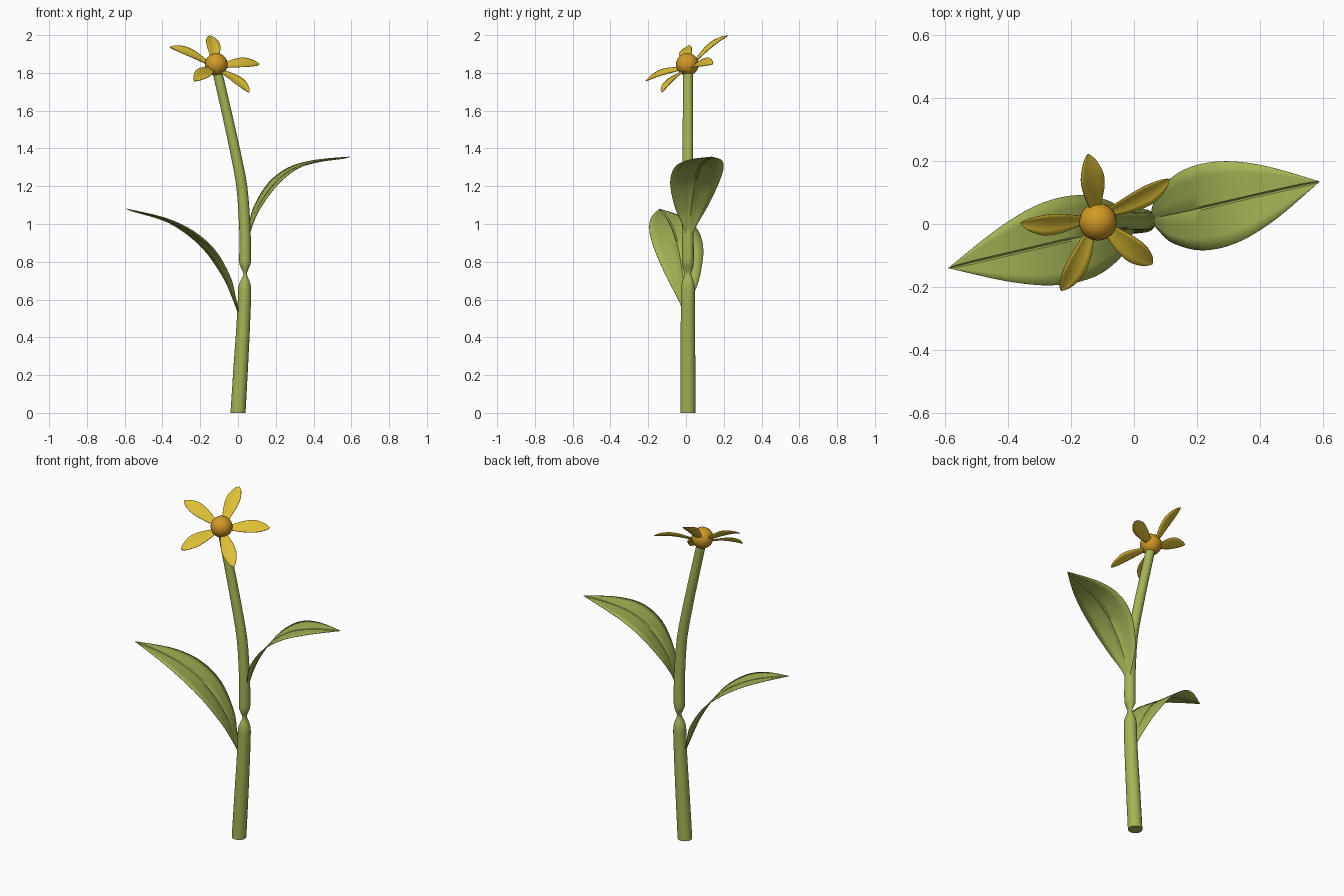
import bpy, bmesh, math
from mathutils import Vector

if "Cube" in bpy.data.objects:
    bpy.data.objects.remove(bpy.data.objects["Cube"])


def material(name, rgb):
    m = bpy.data.materials.new(name)
    m.diffuse_color = (*rgb, 1)
    m.use_nodes = True
    m.node_tree.nodes["Principled BSDF"].inputs["Base Color"].default_value = m.diffuse_color
    return m


GREEN = material("leaf green", (0.37, 0.46, 0.09))
YELLOW = material("petal yellow", (0.72, 0.52, 0.035))
AMBER = material("amber centre", (0.64, 0.32, 0.018))


def interpolate(points, n):
    """Smooth resampling of a list of equal-length tuples."""
    out = []
    last = len(points) - 1
    for i in range(n + 1):
        u = i / n * last
        k = min(int(u), last - 1)
        t = u - k
        a, b, c, d = (points[max(0, min(last, k + j))] for j in (-1, 0, 1, 2))
        out.append([0.5 * (2 * q + (r - p) * t + (2 * p - 5 * q + 4 * r - s) * t * t
                           + (3 * q - p - 3 * r + s) * t ** 3)
                    for p, q, r, s in zip(a, b, c, d)])
    return out


def skin(name, rows, mat, closed=False, thickness=0.0, angle=40):
    """Join rows of points into a surface; closed rows make a capped tube."""
    bm = bmesh.new()
    vr = [[bm.verts.new(p) for p in row] for row in rows]
    n = len(rows[0])
    for a, b in zip(vr, vr[1:]):
        for j in range(n if closed else n - 1):
            k = (j + 1) % n
            bm.faces.new((a[j], a[k], b[k], b[j]))
    if closed:
        bm.faces.new(vr[0][::-1])
        bm.faces.new(vr[-1])
    else:
        bmesh.ops.remove_doubles(bm, verts=bm.verts[:], dist=0.0002)
    mesh = bpy.data.meshes.new(name)
    bm.to_mesh(mesh)
    bm.free()
    mesh.materials.append(mat)
    ob = bpy.data.objects.new(name, mesh)
    bpy.context.collection.objects.link(ob)
    if thickness:
        s = ob.modifiers.new("thickness", "SOLIDIFY")
        s.thickness = thickness
        s.offset = 0
    bpy.ops.object.select_all(action="DESELECT")
    bpy.context.view_layer.objects.active = ob
    ob.select_set(True)
    bpy.ops.object.shade_smooth_by_angle(angle=math.radians(angle))
    return ob


# Stem with a pinched joint: x, z, x radius, y radius
stem_path = [(0.0, 0.0, .040, .040), (.009, .15, .039, .040), (.018, .3, .038, .039),
             (.027, .45, .036, .038), (.034, .6, .035, .037), (.035, .665, .034, .036),
             (.037, .70, .023, .029), (.038, .735, .009, .017), (.037, .77, .022, .027),
             (.037, .80, .031, .031), (.038, .9, .030, .031), (.035, 1.0, .030, .030),
             (.020, 1.2, .029, .029), (-.018, 1.4, .028, .028), (-.062, 1.6, .027, .027),
             (-.115, 1.83, .026, .026)]
SIDES = 20
skin("stem", [[(x + rx * math.cos(a), .01 + ry * math.sin(a), z)
               for a in (2 * math.pi * i / SIDES for i in range(SIDES))]
              for x, z, rx, ry in interpolate(stem_path, 45)], GREEN, closed=True, angle=50)


# Two arching leaves with a creased midrib: x, y, z, half width
def leaf(name, path, side):
    across = Vector((-0.217, 0.976, 0))
    rows = []
    for x, y, z, w in interpolate(path, 26):
        w = max(w, 0)
        rib = min(0.006, w * 0.3)
        row = []
        for v in (-w, -w * .7, -w * .35, -rib, 0, rib, w * .35, w * .7, w):
            dip = -rib if v == 0 else 0.006 * abs(v) / 0.14
            row.append(Vector((x, y, z + dip)) + across * v * side)
        rows.append(row)
    skin(name, rows, GREEN, thickness=0.003, angle=35)


leaf("upper_leaf", [(.055, .015, .92, .006), (.07, .02, 1.0, .042), (.105, .027, 1.09, .09),
                    (.19, .045, 1.212, .132), (.30, .07, 1.295, .132),
                    (.43, .10, 1.335, .088), (.59, .135, 1.355, 0)], 1)
leaf("lower_leaf", [(.005, .0, .52, .006), (-.022, -.006, .61, .042), (-.06, -.015, .715, .09),
                    (-.15, -.037, .856, .132), (-.27, -.065, .96, .132),
                    (-.41, -.098, 1.03, .088), (-.59, -.14, 1.08, 0)], -1)

# Flower head: ball centre and five petals in a tilted plane
centre = Vector((-.115, .007, 1.845))
normal = Vector((.39, -.67, 1)).normalized()
bpy.ops.mesh.primitive_uv_sphere_add(segments=24, ring_count=14, radius=.06, location=centre)
ball = bpy.context.object
ball.name = "flower_centre"
ball.data.materials.append(AMBER)
bpy.ops.object.shade_smooth()

tips = [(-.145, .22, 2.0), (.115, .14, 1.85), (.06, -.13, 1.70),
        (-.23, -.215, 1.76), (-.36, .0, 1.94)]
# Petal profile: fraction along, half width, lift along the flower normal
profile = [(.12, .012, -.012), (.3, .025, -.004), (.5, .036, .004), (.7, .038, .007),
           (.88, .024, .004), (.96, .011, .001), (1.0, 0, 0)]
for i, tip in enumerate(tips):
    out = Vector(tip) - centre
    side = normal.cross(out).normalized()
    rows = []
    for t, w, lift in interpolate(profile, 18):
        w = max(w, 0)
        rows.append([centre + out * t + side * w * s + normal * (lift + .008 * s * s * w / .038 - .004)
                     for s in (-1, -.6, -.2, .2, .6, 1)])
    skin(f"petal_{i + 1}", rows, YELLOW, thickness=0.003)
